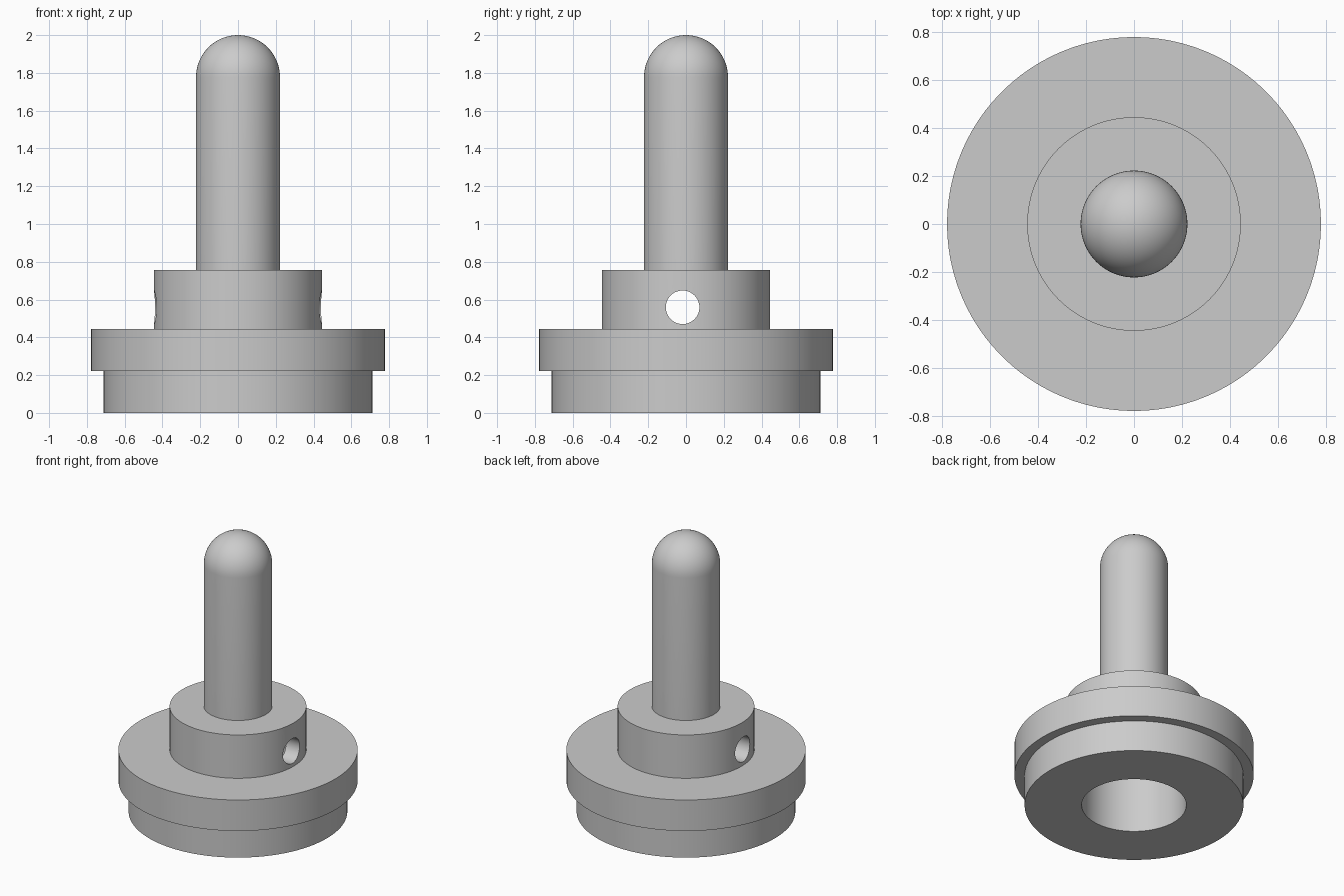
import bpy, bmesh, math
from mathutils import Matrix

SEGMENTS = 96
MM = 2 / 45          # the part is 45 units tall

cube = bpy.data.objects.get("Cube")
if cube:
    bpy.data.objects.remove(cube, do_unlink=True)

grey = bpy.data.materials.new("plain_grey")
grey.use_nodes = True
colour = (0.6, 0.6, 0.6, 1)
grey.diffuse_color = colour
grey.node_tree.nodes["Principled BSDF"].inputs["Base Color"].default_value = colour


def add_object(name, bm):
    mesh = bpy.data.meshes.new(name)
    bmesh.ops.recalc_face_normals(bm, faces=bm.faces[:])
    bm.to_mesh(mesh)
    bm.free()
    obj = bpy.data.objects.new(name, mesh)
    bpy.context.collection.objects.link(obj)
    mesh.materials.append(grey)
    return obj


def lathe(name, profile):
    """Revolve an (radius, height) profile that starts and ends on the axis."""
    bm = bmesh.new()
    verts = [bm.verts.new((r * MM, 0, z * MM)) for r, z in profile]
    edges = [bm.edges.new(pair) for pair in zip(verts, verts[1:])]
    bmesh.ops.spin(bm, geom=verts + edges, cent=(0, 0, 0), axis=(0, 0, 1),
                   angle=math.tau, steps=SEGMENTS, use_duplicate=False)
    bmesh.ops.remove_doubles(bm, verts=bm.verts[:], dist=1e-5)
    return add_object(name, bm)


def smooth(obj):
    bpy.ops.object.select_all(action="DESELECT")
    obj.select_set(True)
    bpy.context.view_layer.objects.active = obj
    bpy.ops.object.shade_smooth_by_angle(angle=math.radians(30))


# Stepped body: blind bore, base, flange and hub
body = lathe("stepped_body", [
    (0, 15), (7.65, 15), (7.65, 0),
    (16, 0), (16, 5), (17.5, 5), (17.5, 10),
    (10, 10), (10, 17), (0, 17)])

# Cross hole through both hub walls
bm = bmesh.new()
bmesh.ops.create_cone(bm, cap_ends=True, segments=48, radius1=2 * MM, radius2=2 * MM,
                      depth=30 * MM,
                      matrix=Matrix.Translation((0, -0.018, 0.559))
                      @ Matrix.Rotation(math.pi / 2, 4, "Y"))
cutter = add_object("cross_hole_cutter", bm)
cut = body.modifiers.new("cross_hole", "BOOLEAN")
cut.operation = "DIFFERENCE"
cut.solver = "EXACT"
cut.object = cutter
bpy.ops.object.select_all(action="DESELECT")
body.select_set(True)
bpy.context.view_layer.objects.active = body
bpy.ops.object.modifier_apply(modifier=cut.name)
bpy.data.objects.remove(cutter, do_unlink=True)
smooth(body)

# Round-ended pin standing on the hub
dome = [(5 * math.cos(a), 40 + 5 * math.sin(a))
        for a in (math.pi / 2 * i / 16 for i in range(16))]
pin = lathe("round_ended_pin", [(0, 16.5), (5, 16.5)] + dome + [(0, 45)])
smooth(pin)
